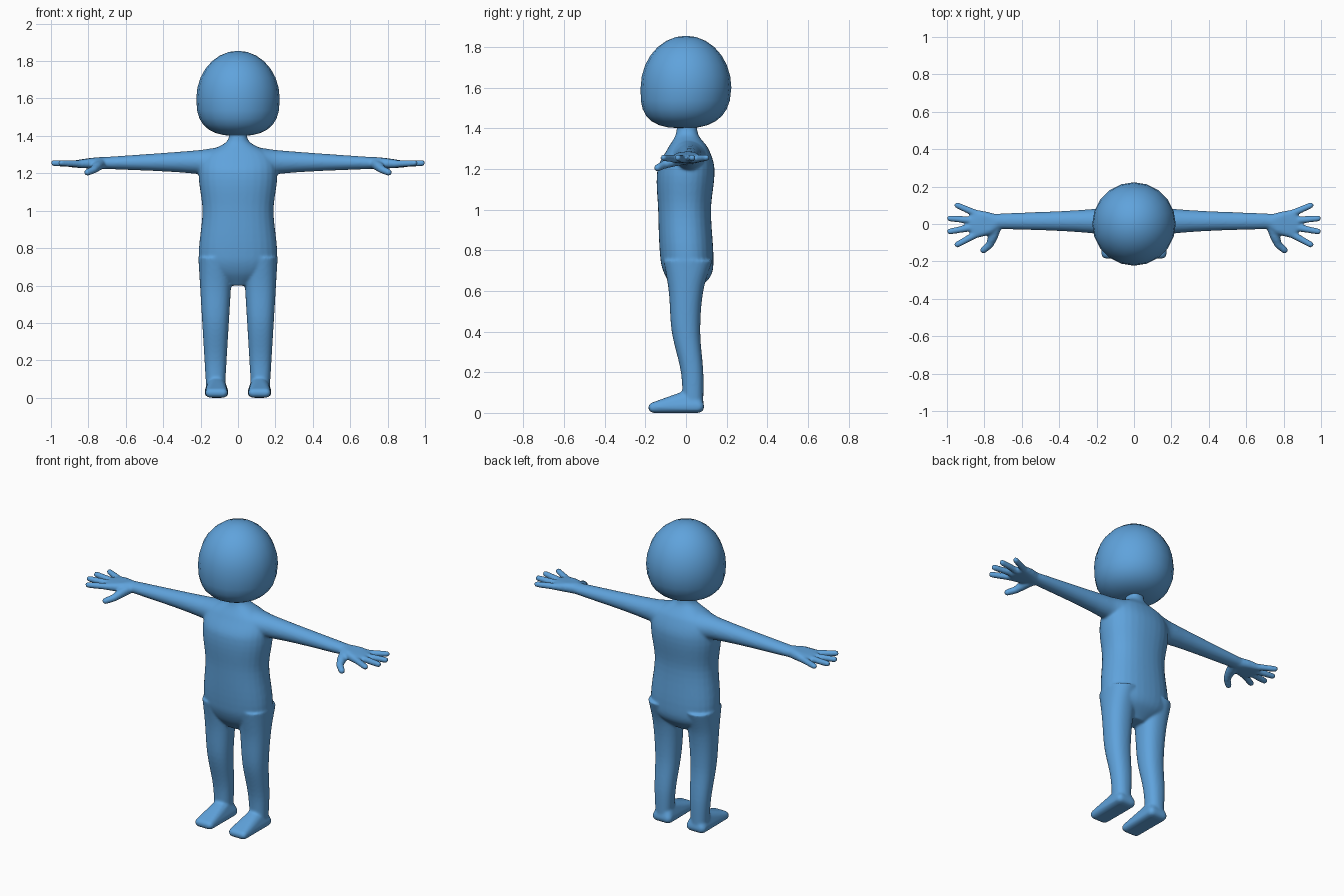
import bpy
import bmesh
import math
from mathutils import Vector

default_cube = bpy.data.objects.get("Cube")
if default_cube:
    bpy.data.objects.remove(default_cube, do_unlink=True)

# Single skin colour
skin = bpy.data.materials.new("soft_blue")
skin.use_nodes = True
colour = (0.115, 0.365, 0.715, 1)
skin.diffuse_color = colour
skin.node_tree.nodes["Principled BSDF"].inputs["Base Color"].default_value = colour


def flow(stations, steps=6):
    """Yield stations smoothly interpolated along their first value."""
    points = [Vector(station) for station in stations]
    last = len(points) - 1

    def slope(i):
        before, after = points[max(i - 1, 0)], points[min(i + 1, last)]
        return (after - before) / (after[0] - before[0])

    for i in range(last):
        start, end = points[i], points[i + 1]
        span = end[0] - start[0]
        for step in range(steps):
            t = step / steps
            ease = t * t * (3 - 2 * t)
            leave = slope(i) * span * t * (1 - t) ** 2
            arrive = slope(i + 1) * span * t * t * (1 - t)
            yield start.lerp(end, ease) + leave - arrive
    yield points[last]


def loft(bm, axis, stations, segments=32, squareness=2.3):
    """Skin rounded sections: position, centre_a, centre_b, half_a, half_b."""
    rings = []
    for position, centre_a, centre_b, half_a, half_b in flow(stations):
        ring = []
        for i in range(segments):
            angle = math.tau * i / segments
            ca, sb = math.cos(angle), math.sin(angle)
            reach = (abs(ca) ** squareness + abs(sb) ** squareness) ** (-1 / squareness)
            point = [centre_a + half_a * reach * ca, centre_b + half_b * reach * sb]
            point.insert(axis, position)
            ring.append(bm.verts.new(point))
        rings.append(ring)
    for lower, upper in zip(rings, rings[1:]):
        for i in range(segments):
            j = (i + 1) % segments
            bm.faces.new((lower[i], lower[j], upper[j], upper[i]))
    bm.faces.new(rings[0])
    bm.faces.new(rings[-1])


def hull(bm, balls):
    """Wrap a convex skin around balls given as x, y, z, radius."""
    part = bmesh.new()
    for *centre, radius in balls:
        made = bmesh.ops.create_icosphere(part, subdivisions=2, radius=radius)
        bmesh.ops.translate(part, verts=made["verts"], vec=Vector(centre))
    result = bmesh.ops.convex_hull(part, input=part.verts[:])
    inside = [v for v in result["geom_interior"] if isinstance(v, bmesh.types.BMVert)]
    bmesh.ops.delete(part, geom=inside, context="VERTS")
    mesh = bpy.data.meshes.new("hull_piece")
    part.to_mesh(mesh)
    part.free()
    bm.from_mesh(mesh)
    bpy.data.meshes.remove(mesh)


def finish(bm, name):
    bmesh.ops.recalc_face_normals(bm, faces=bm.faces[:])
    for face in bm.faces:
        face.smooth = True
    mesh = bpy.data.meshes.new(name)
    bm.to_mesh(mesh)
    bm.free()
    mesh.materials.append(skin)
    obj = bpy.data.objects.new(name, mesh)
    bpy.context.scene.collection.objects.link(obj)
    return obj


body = bmesh.new()

# Leg: width grows steadily with height, the calf sits behind the thigh
leg_profile = [(0.05, 0.035, 0.05), (0.2, 0.03, 0.055), (0.4, 0, 0.07),
               (0.6, 0, 0.085), (0.75, 0.01, 0.12)]
loft(body, 2, [(z, 0.12, y, 0.047 + 0.06 * z, depth) for z, y, depth in leg_profile])

# Foot: rounded heel and toes under the ankle
foot = [(0.115, 0.03, 0.07, 0.05)]
for side_x in (0.08, 0.15):
    foot += [(side_x, -0.16, 0.026, 0.026), (side_x, 0.06, 0.03, 0.03)]
hull(body, foot)

# Arm, from shoulder to wrist
loft(body, 0, [
    (0.1, 0.01, 1.25, 0.1, 0.09),
    (0.22, 0.015, 1.26, 0.065, 0.063),
    (0.74, 0.015, 1.255, 0.04, 0.03),
], squareness=2)

# Fingers fan out evenly from the knuckles
palm = [(0.72, 0.015, 1.255, 0.033), (0.77, -0.03, 1.255, 0.028),
        (0.79, 0.04, 1.255, 0.027)]
for finger in range(4):
    spread = finger - 1.5
    knuckle = (0.87 - 0.01 * spread ** 2, 0.038 * spread, 1.25, 0.02)
    fingertip = (0.99 - 0.02 * spread ** 2, 0.07 * spread - 0.005, 1.255, 0.017)
    hull(body, [knuckle, fingertip])
    palm.append(knuckle)
hull(body, palm)

# Thumb in overlapping lengths
thumb = [(0.735, -0.01, 1.25, 0.03), (0.755, -0.07, 1.235, 0.027),
         (0.77, -0.11, 1.22, 0.021), (0.805, -0.14, 1.205, 0.019)]
for start, end in zip(thumb, thumb[1:]):
    hull(body, [start, end])

# Mirror the limbs to the other side
copied = bmesh.ops.duplicate(body, geom=body.verts[:] + body.edges[:] + body.faces[:])
mirrored = [g for g in copied["geom"] if isinstance(g, bmesh.types.BMVert)]
bmesh.ops.scale(body, verts=mirrored, vec=Vector((-1, 1, 1)))

# Torso with shoulders and neck: height, centre, half width, half depth
torso_profile = [
    (0.6, 0, 0.06, 0.05), (0.67, 0.01, 0.18, 0.11), (0.75, 0.005, 0.21, 0.13),
    (1, -0.007, 0.19, 0.13), (1.2, 0, 0.21, 0.14), (1.3, 0.01, 0.18, 0.1),
    (1.37, 0.005, 0.06, 0.055), (1.46, 0.005, 0.05, 0.05),
]
loft(body, 2, [(z, 0, y, width, depth) for z, y, width, depth in torso_profile])
body_object = finish(body, "body")

# Blend all body parts into one soft skin
blend = body_object.modifiers.new("blend", "REMESH")
blend.mode = "VOXEL"
blend.voxel_size = 0.007
blend.use_smooth_shade = True
soften = body_object.modifiers.new("soften", "SMOOTH")
soften.factor = 0.5
soften.iterations = 8

# Head: round crown above a squarer jaw that leans forward
head = bmesh.new()
bmesh.ops.create_uvsphere(head, u_segments=20, v_segments=14, radius=1)
for vert in head.verts:
    x, y, z = vert.co
    height = 0.255 * z
    fullness = 1
    if z < 0:
        fullness = max(math.hypot(x, y), 0.01) ** -0.25
        height = -0.2 * abs(z) ** 0.75
    vert.co = (0.223 * x * fullness,
               0.223 * y * fullness + 0.015 * min(z, 0),
               1.6 + height)
finish(head, "head")
